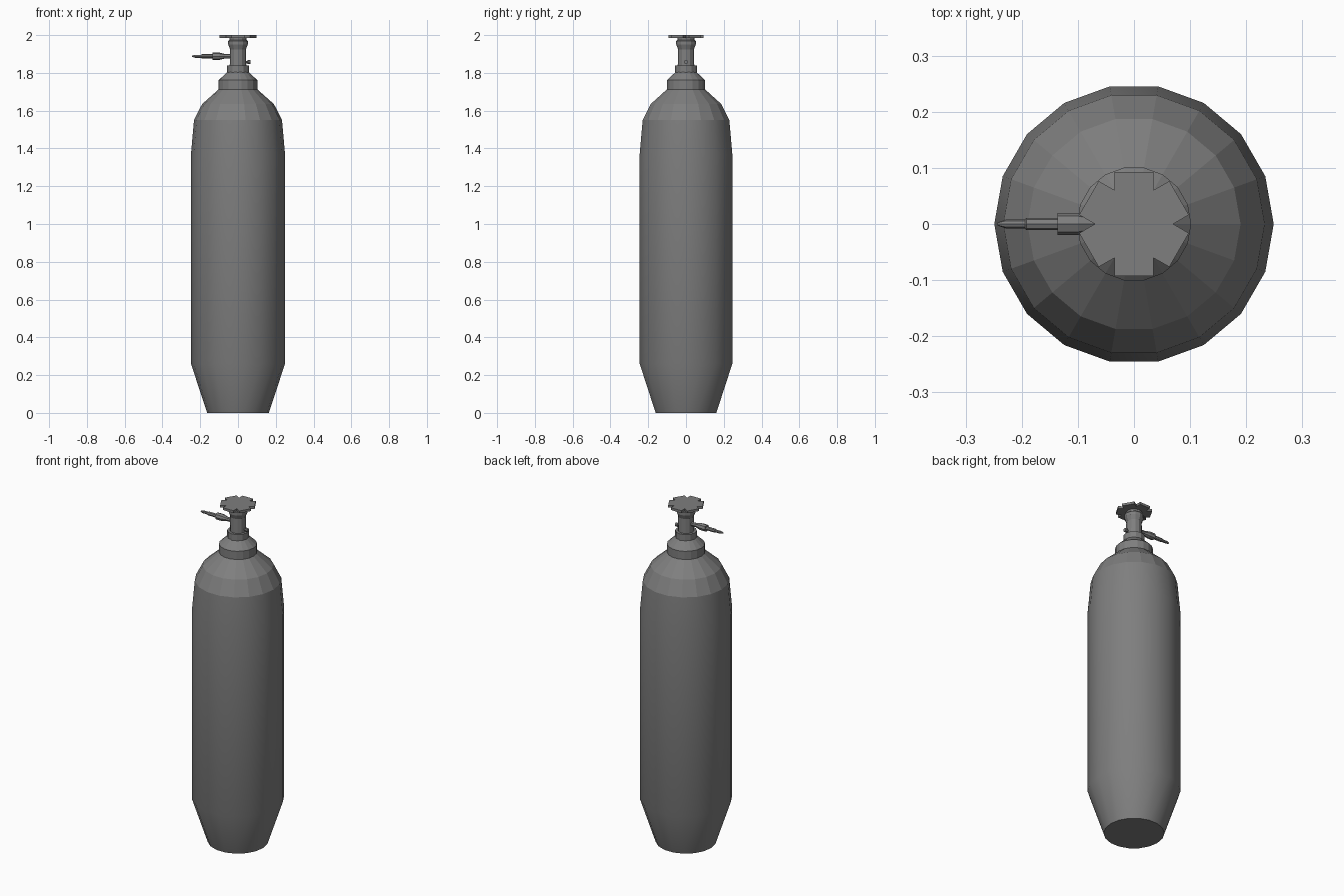
import bpy, bmesh
from math import cos, sin, pi, radians
from mathutils import Matrix

cube = bpy.data.objects.get("Cube")
if cube:
    bpy.data.objects.remove(cube, do_unlink=True)

grey = bpy.data.materials.new("plain grey")
grey.use_nodes = True
colour = (0.21, 0.21, 0.21, 1)
grey.diffuse_color = colour
grey.node_tree.nodes["Principled BSDF"].inputs["Base Color"].default_value = colour


def finish(name, bm, smooth_below=None):
    bmesh.ops.recalc_face_normals(bm, faces=bm.faces)
    for f in bm.faces:
        f.smooth = (smooth_below is not None and abs(f.normal.z) < 0.9
                    and f.calc_center_median().z < smooth_below)
    mesh = bpy.data.meshes.new(name)
    bm.to_mesh(mesh)
    bm.free()
    mesh.materials.append(grey)
    obj = bpy.data.objects.new(name, mesh)
    bpy.context.collection.objects.link(obj)
    return obj


def lathe(name, profile, sides, matrix=Matrix(), smooth_below=None):
    """Closed solid turned round z from (radius, height) pairs."""
    bm = bmesh.new()
    rings = [[bm.verts.new((r * cos(2 * pi * i / sides), r * sin(2 * pi * i / sides), z))
              for i in range(sides)] for r, z in profile]
    for low, high in zip(rings, rings[1:]):
        for i in range(sides):
            j = (i + 1) % sides
            bm.faces.new((low[i], low[j], high[j], high[i]))
    bm.faces.new(rings[0][::-1])
    bm.faces.new(rings[-1])
    bm.transform(matrix)
    return finish(name, bm, smooth_below)


# Tank body: smooth walls, faceted shoulder
lathe("tank_body", [(0.163, 0), (0.249, 0.26), (0.249, 1.37), (0.233, 1.55),
                    (0.19, 1.635), (0.1, 1.715)], 18, smooth_below=1.5)

# Neck collar with sloping top
lathe("neck_collar", [(0.102, 1.71), (0.102, 1.762), (0.05, 1.81)], 18)

# Valve base nut, stem and flared top
lathe("valve_nut", [(0.058, 1.8), (0.058, 1.84)], 12)
lathe("valve_stem", [(0.044, 1.83), (0.042, 1.925), (0.052, 1.95), (0.052, 1.968),
                     (0.044, 1.975), (0.044, 1.99)], 12)

# Notched handwheel
bm = bmesh.new()
outline = []
for k in range(6):
    for offset, r in ((-9.5, 0.099), (0, 0.07), (9.5, 0.099)):
        a = radians(60 * k + offset)
        outline.append(bm.verts.new((r * cos(a), r * sin(a), 1.986)))
base = bm.faces.new(outline)
top = bmesh.ops.extrude_face_region(bm, geom=[base])["geom"]
bmesh.ops.translate(bm, vec=(0, 0, 0.014),
                    verts=[v for v in top if isinstance(v, bmesh.types.BMVert)])
finish("handwheel", bm)

# Side outlet pointing right, with stepped nozzle
to_right = Matrix.Translation((0, 0, 1.888)) @ Matrix.Rotation(-pi / 2, 4, "Y")
lathe("outlet_fitting", [(0.012, 0.03), (0.012, 0.07), (0.02, 0.1), (0.02, 0.136)], 8, to_right)
lathe("outlet_nozzle", [(0.011, 0.13), (0.011, 0.192), (0.008, 0.194),
                        (0.008, 0.228), (0.003, 0.243)], 8, to_right)

# Small pressure plug on the left
to_left = Matrix.Translation((0, 0, 1.857)) @ Matrix.Rotation(pi / 2, 4, "Y")
lathe("pressure_plug", [(0.006, 0.03), (0.006, 0.05), (0.011, 0.052), (0.011, 0.066)], 8, to_left)
